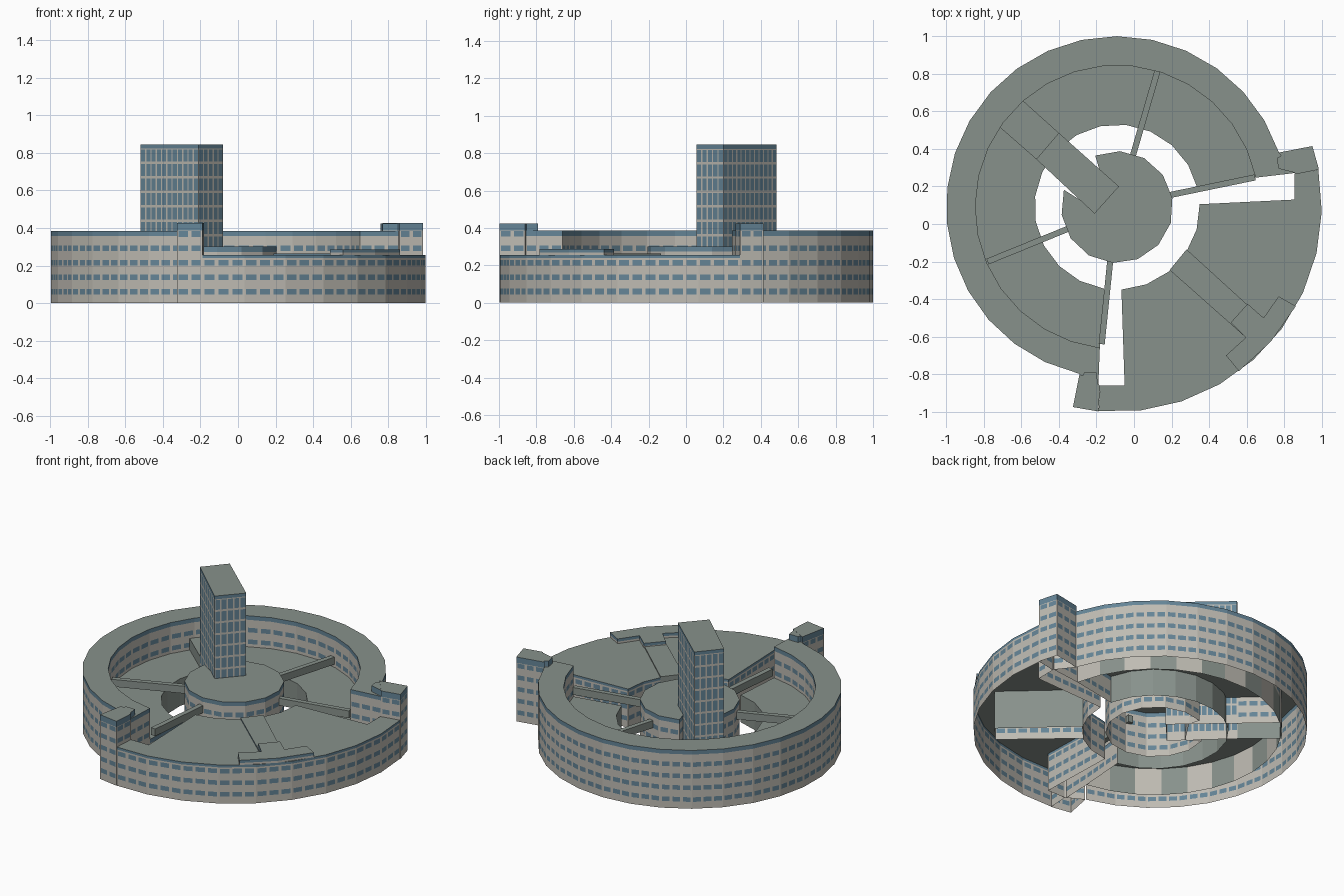
import bpy, bmesh, math
from mathutils import Vector

cube = bpy.data.objects.get("Cube")
if cube:
    bpy.data.objects.remove(cube, do_unlink=True)

CENTRE = Vector((-0.09, 0.09))
STOREY = 0.077
LOW, FLOOR, HIGH = 0.255, 0.18, 0.385


def material(name, rgb):
    m = bpy.data.materials.new(name)
    m.use_nodes = True
    m.diffuse_color = (*rgb, 1)
    bsdf = m.node_tree.nodes["Principled BSDF"]
    bsdf.inputs["Base Color"].default_value = (*rgb, 1)
    bsdf.inputs["Roughness"].default_value = 0.8
    return m


MATS = [material("pale concrete", (0.52, 0.50, 0.45)),
        material("blue glass", (0.13, 0.235, 0.31)),
        material("grey green roof", (0.245, 0.285, 0.26))]
WALL, GLASS, ROOF = range(3)


def arc(radius, start, end, segments):
    """Points on a circle around the shared centre, angles in degrees."""
    out = []
    for i in range(segments + 1):
        a = math.radians(start + (end - start) * i / segments)
        out.append(CENTRE + radius * Vector((math.cos(a), math.sin(a))))
    return out


def ccw(points):
    pts = [Vector(p) for p in points]
    area = sum(a.cross(b) for a, b in zip(pts, pts[1:] + pts[:1]))
    return pts if area > 0 else pts[::-1]


def quad(bm, p, q, lo, hi, kind):
    f = bm.faces.new([bm.verts.new((v.x, v.y, h)) for v, h in
                      ((p, lo), (q, lo), (q, hi), (p, hi))])
    f.material_index = kind


def plain_wall(bm, path, z0, z1, kinds=(ROOF,)):
    """Wall whose panels take the given materials in turn."""
    for i, (a, b) in enumerate(zip(path, path[1:])):
        quad(bm, a, b, z0, z1, kinds[i % len(kinds)])


def wall(bm, path, z0, z1, pitch=0.065, fill=0.74, sill=0.045, glass=0.03, band=0.027):
    """Wall along a path, cut into panes by storey and column, with a glass band on top."""
    rows, z = [], z0
    for k in range(12):
        lo, hi = sill + k * STOREY, sill + k * STOREY + glass
        if lo > z0 and hi < z1 - band - 0.003:
            rows += [(z, lo, WALL), (lo, hi, GLASS)]
            z = hi
    rows += [(z, z1 - band, WALL), (z1 - band, z1, GLASS)]
    for a, b in zip(path, path[1:]):
        n = max(1, round((b - a).length / pitch))
        edge = (1 - fill) / 2
        cuts = [0]
        for i in range(n):
            cuts += [(i + edge) / n, (i + 1 - edge) / n]
        cuts.append(1)
        for lo, hi, kind in rows:
            whole = kind != GLASS or hi == z1
            spans = [(0, 1)] if whole else list(zip(cuts, cuts[1:]))
            for j, (s, t) in enumerate(spans):
                quad(bm, a.lerp(b, s), a.lerp(b, t), lo, hi,
                     kind if whole or j % 2 else WALL)


def roof(bm, pts, z, up=True):
    f = bm.faces.new([bm.verts.new((p.x, p.y, z)) for p in pts])
    f.normal_update()
    if (f.normal.z > 0) != up:
        f.normal_flip()
    f.material_index = ROOF


def finish(name, bm):
    bmesh.ops.remove_doubles(bm, verts=bm.verts, dist=0.0001)
    mesh = bpy.data.meshes.new(name)
    bm.to_mesh(mesh)
    bm.free()
    for m in MATS:
        mesh.materials.append(m)
    obj = bpy.data.objects.new(name, mesh)
    bpy.context.collection.objects.link(obj)


def building(name, points, z0, z1, plain=(), **style):
    """Closed block, open below; sides listed in plain have no windows."""
    pts = ccw(points)
    bm = bmesh.new()
    for i, side in enumerate(zip(pts, pts[1:] + pts[:1])):
        if i in plain:
            plain_wall(bm, side, z0, z1)
        else:
            wall(bm, side, z0, z1, **style)
    roof(bm, pts, z1)
    finish(name, bm)


# High ring: windowed walls, with alternating panels below the courtyard roof
outer = arc(0.91, 18.5, 257, 20)
inner = arc(0.755, 263, 12, 21)
end_a, end_b = Vector((-0.19, -0.86)), Vector((0.86, 0.272))
bm = bmesh.new()
wall(bm, outer, 0, HIGH)
wall(bm, inner, FLOOR, HIGH)
plain_wall(bm, inner, 0, FLOOR, (WALL, ROOF))
wall(bm, [end_a, inner[0]], 0, HIGH)
wall(bm, [inner[-1], end_b], 0, HIGH)
roof(bm, outer + [end_a] + inner + [end_b], HIGH)
finish("high_ring", bm)

# Courtyard terrace between the high ring and the central opening
hole = arc(0.44, 261, 13, 14)
bm = bmesh.new()
plain_wall(bm, hole, 0, FLOOR)
wall(bm, [inner[0], hole[0]], 0, FLOOR)
wall(bm, [hole[-1], inner[-1]], 0, FLOOR)
roof(bm, inner[::-1] + hole, FLOOR)
finish("courtyard_terrace", bm)

# Low wide sector at the front
building("low_sector",
         arc(1.09, -95.2, 10.5, 9) + [(0.855, 0.265), (0.855, 0.13)]
         + arc(0.44, 2, -87, 5) + [(-0.05, -0.86), (-0.18, -0.86)],
         0, LOW, band=0.016)

# Raised corridor and entrance block on the low roof
building("corridor", [(0.19, -0.245), (0.585, -0.595), (0.675, -0.495), (0.28, -0.135)],
         0, 0.263, plain=(1, 2, 3), band=0.008)
building("entrance_block",
         arc(1.088, -53.4, -29, 2) + [(0.77, -0.385), (0.69, -0.5), (0.605, -0.425),
                                      (0.515, -0.525), (0.595, -0.605), (0.49, -0.7)],
         LOW, 0.286, band=0.018)

# Central drum, open where the tower stands
building("central_drum", arc(0.298, -198, 113, 12) + [(-0.185, 0.292), (-0.29, 0.13)],
         0, 0.3)

# Tall tower and the block linking it to the ring
building("tower", [(-0.08, 0.2), (-0.21, 0.055), (-0.52, 0.345), (-0.4, 0.485)],
         0, 0.845, pitch=0.037, fill=0.76, sill=-0.017, glass=0.064, band=0.022)
building("tower_link", [(-0.52, 0.345), (-0.4, 0.485), (-0.595, 0.66), (-0.72, 0.52)],
         0, LOW, plain=(3,))

# Stair towers at both ends of the high ring, each with a small step beside it
stairs = {
    "left_stair": ([(0.77, 0.38), (0.95, 0.415), (0.985, 0.29), (0.86, 0.265)],
                   [(0.76, 0.35), (0.77, 0.295), (0.86, 0.272), (0.83, 0.39)]),
    "right_stair": ([(-0.29, -0.8), (-0.325, -0.975), (-0.19, -0.998), (-0.18, -0.86)],
                    [(-0.265, -0.79), (-0.2, -0.79), (-0.19, -0.87), (-0.3, -0.87)])}
for name, (shaft, step) in stairs.items():
    building(name + "_tower", shaft, 0, 0.425, band=0.038)
    building(name + "_step", step, HIGH - 0.02, 0.424, band=0.038)

# Footbridges from the drum to the ring
bridges = [((-0.01, 0.35), (0.125, 0.815)), ((0.18, 0.152), (0.645, 0.248)),
           ((-0.35, -0.025), (-0.78, -0.2)), ((-0.125, -0.18), (-0.172, -0.64))]
for i, (a, b) in enumerate(bridges):
    a, b = Vector(a), Vector(b)
    side = (b - a).orthogonal().normalized() * 0.016
    pts = ccw([a - side, b - side, b + side, a + side])
    bm = bmesh.new()
    plain_wall(bm, pts + pts[:1], 0.2, 0.248)
    roof(bm, pts, 0.248)
    roof(bm, pts, 0.2, up=False)
    finish(f"footbridge_{i + 1}", bm)
